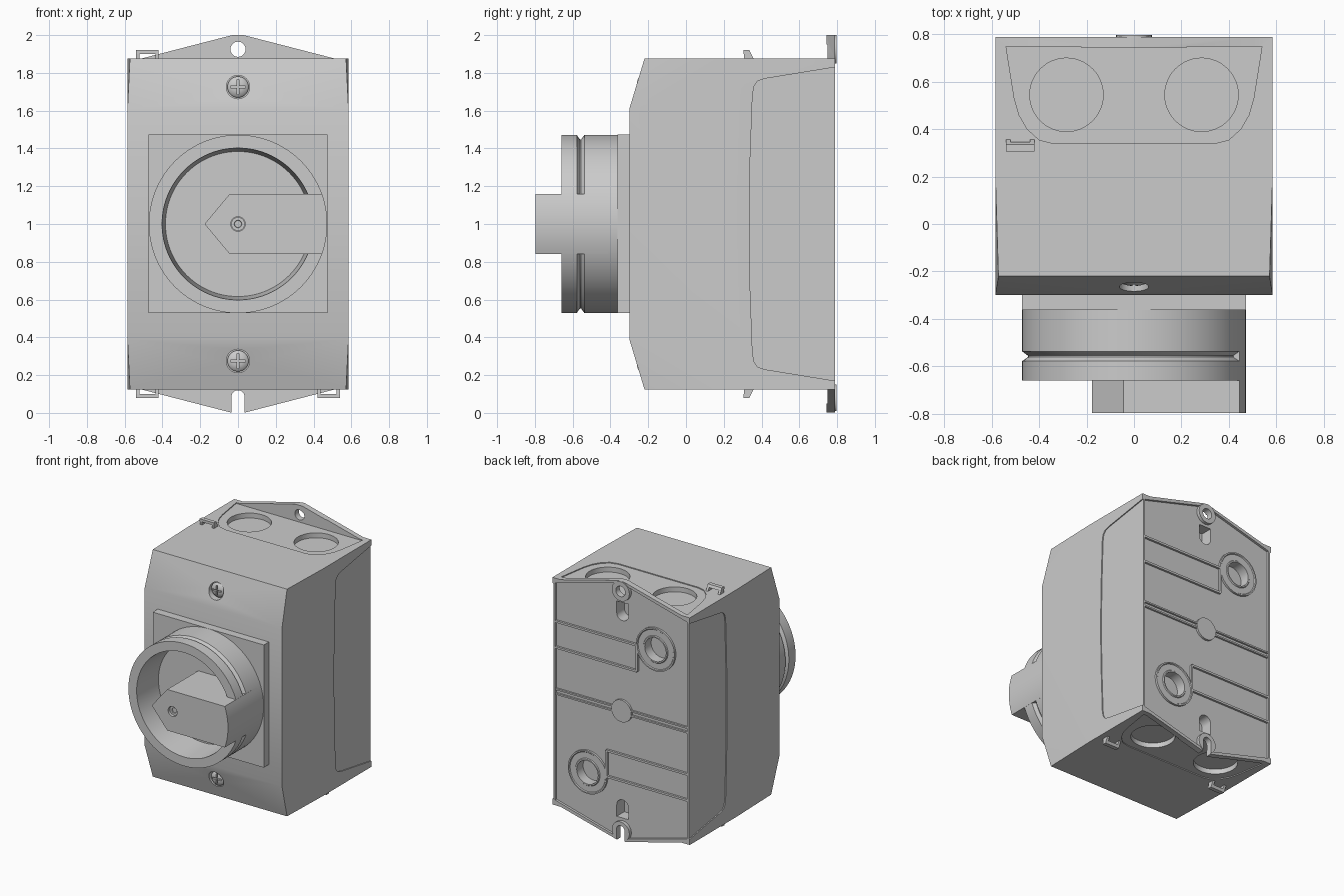
import bpy, bmesh
from math import sin, cos, pi, asin

if "Cube" in bpy.data.objects:
    bpy.data.objects.remove(bpy.data.objects["Cube"])

def finish(name, bm, smooth=False):
    bmesh.ops.remove_doubles(bm, verts=bm.verts, dist=1e-5)
    bmesh.ops.recalc_face_normals(bm, faces=bm.faces)
    me = bpy.data.meshes.new(name)
    bm.to_mesh(me)
    bm.free()
    ob = bpy.data.objects.new(name, me)
    bpy.context.collection.objects.link(ob)
    if smooth:
        shade(ob)
    return ob

def activate(ob):
    bpy.ops.object.select_all(action='DESELECT')
    ob.select_set(True)
    bpy.context.view_layer.objects.active = ob

def shade(ob):
    activate(ob)
    bpy.ops.object.shade_smooth_by_angle(angle=0.5)

def prism(name, pts, axis, a, b):
    """Extrude a 2D outline along an axis from a to b."""
    put = {'x': lambda p, d: (d, p[0], p[1]), 'y': lambda p, d: (p[0], d, p[1]),
           'z': lambda p, d: (p[0], p[1], d)}[axis]
    bm = bmesh.new()
    lo, hi = [[bm.verts.new(put(p, d)) for p in pts] for d in (a, b)]
    bm.faces.new(lo)
    bm.faces.new(hi)
    n = len(pts)
    for i in range(n):
        j = (i + 1) % n
        bm.faces.new((lo[i], lo[j], hi[j], hi[i]))
    return finish(name, bm)

def box(name, x0, x1, y0, y1, z0, z1):
    return prism(name, [(x0, z0), (x1, z0), (x1, z1), (x0, z1)], 'y', y0, y1)

def arc(cx, cy, r, a0=0, a1=2 * pi, n=48, closed=True):
    m = n if closed else n - 1
    return [(cx + r * cos(a0 + (a1 - a0) * i / m), cy + r * sin(a0 + (a1 - a0) * i / m)) for i in range(n)]

def lathe(name, prof, cx, cz, n=96):
    """Revolve (radius, y) points about the y axis."""
    bm = bmesh.new()
    rings = [[bm.verts.new((cx + r * cos(2 * pi * i / n), y, cz + r * sin(2 * pi * i / n)))
              for i in range(n)] for r, y in prof]
    for A, B in zip(rings, rings[1:]):
        for i in range(n):
            j = (i + 1) % n
            bm.faces.new((A[i], A[j], B[j], B[i]))
    return finish(name, bm, True)

def boolean(ob, other, op='DIFFERENCE'):
    other.hide_render = True
    m = ob.modifiers.new('cut', 'BOOLEAN')
    m.operation, m.object, m.solver = op, other, 'EXACT'
    activate(ob)
    bpy.ops.object.modifier_apply(modifier=m.name)
    bpy.data.objects.remove(other)

def flip(z, s):
    return 1 + s * (z - 1)

def loop(half):
    """Close a half outline by mirroring it in z about the middle height."""
    return half + [(y, 2 - z) for y, z in reversed(half)]

# Housing: box with sloped front bands and slightly tapered cheeks
bm = bmesh.new()
W = 0.585
pos = {}
for sx in (-1, 1):
    for sz in (-1, 1):
        for k, (x, y, z) in {'back': (W, .79, 1.875), 'mid': (W, .21, 1.875),
                             'tip': (.572, -.22, 1.875), 'front': (W, -.30, 1.61)}.items():
            pos[k, sx, sz] = bm.verts.new((sx * x, y, flip(z, sz)))
P = lambda *keys: bm.faces.new([pos[k] for k in keys])
for s in (-1, 1):
    P(('back', s, 1), ('mid', s, 1), ('front', s, 1), ('front', s, -1), ('mid', s, -1), ('back', s, -1))
    for t in (-1, 1):
        P(('mid', s, t), ('tip', s, t), ('front', s, t))
    P(('back', -1, s), ('mid', -1, s), ('tip', -1, s), ('tip', 1, s), ('mid', 1, s), ('back', 1, s))
    P(('tip', -1, s), ('front', -1, s), ('front', 1, s), ('tip', 1, s))
for k in ('back', 'front'):
    P((k, -1, -1), (k, 1, -1), (k, 1, 1), (k, -1, 1))
housing = finish('housing', bm)

# Back plate with pointed mounting ends, recessed rear and bosses
def hexagon(d):
    return loop([(-W + d, 1.857 - d), (-.03, 2 - d), (.03, 2 - d), (W - d, 1.857 - d)])
def hex_outline(d):
    top = [(-W + d, 1.857 - d), (-.03, 2 - d), (.03, 2 - d), (W - d, 1.857 - d)]
    return top + [(-x, 2 - z) for x, z in top]
boolean(housing, prism('plate', hex_outline(0), 'y', .745, .79), 'UNION')
boolean(housing, prism('rear_recess', hex_outline(.022), 'y', .772, .85))
for s in (-1, 1):
    boolean(housing, prism('boss', arc(0, flip(1.925, s), .0749), 'y', .746, .797), 'UNION')
boolean(housing, prism('hole', arc(0, 1.925, .04), 'y', .6, .9))
boolean(housing, prism('slot', arc(0, .085, .035, 0, pi, 16, False) + [(-.035, -.1), (.035, -.1)], 'y', .6, .9))
for s in (-1, 1):
    pts = arc(0, 1.74, .05, pi, 2 * pi, 16, False) + [(.05, 1.83), (-.05, 1.83)]
    boolean(housing, prism('pocket', [(x, flip(z, s)) for x, z in pts], 'y', .68, .85))
    boolean(housing, prism('ring_hole', arc(-.29 * s, flip(1.55, s), .09), 'y', .71, .85))

# Recessed side panels, cable entry panels, knockouts and screw wells
side = loop([(.85, 1.84), (.42, 1.77), (.38, 1.757), (.36, 1.73), (.352, 1.68), (.34, 1.35), (.335, 1.1)])
right = [(.54, .75), (.505, .53), (.485, .46), (.45, .40), (.40, .355), (.34, .34)]
entry = right + [(-x, y) for x, y in reversed(right)]
for s in (-1, 1):
    boolean(housing, prism('side_cut', side, 'x', s * .577, s * .65))
    boolean(housing, prism('entry_cut', entry, 'z', flip(1.868, s), flip(1.95, s)))
    for t in (-1, 1):
        boolean(housing, prism('knockout', arc(t * .285, .545, .155), 'z', flip(1.83, s), flip(1.95, s)))
    boolean(housing, prism('well', arc(0, flip(1.725, s), .062), 'y', -.4, -.225))
shade(housing)

# Rear ribs, rings and centre disc
prism('rear_centre_disc', arc(0, 1, .085), 'y', .765, .788)
for s in (-1, 1):
    lathe('rear_ring', [(.09, .74), (.09, .788), (.10, .788), (.105, .782), (.15, .782),
                        (.155, .788), (.165, .788), (.165, .765)], -.29 * s, flip(1.55, s), 48)
    for z in (1.34, 1.54):
        x0, x1 = sorted((.57 * s, -.13 * s))
        box('rear_rib', x0, x1, .765, .788, flip(z, s) - .008, flip(z, s) + .008)
    z0, z1 = sorted((flip(1.34, s), flip(1.54, s)))
    box('rear_rib_end', -.13 * s - .008, -.13 * s + .008, .765, .788, z0, z1)
    for z in (.982, 1.018):
        x0, x1 = sorted((.08 * s, .57 * s))
        box('rear_centre_rib', x0, x1, .765, .786, z - .006, z + .006)

# Small staple-shaped clips: one on top, two below
for x, s in ((-.48, 1), (-.48, -1), (.48, -1)):
    leg = [(.305, 1.92), (.335, 1.92), (.365, 1.86), (.31, 1.86)]
    for t in (-1, 1):
        prism('clip_leg', [(y, flip(z, s)) for y, z in leg], 'x', x + t * .06, x + t * .042)
    bar = [(.305, 1.92), (.335, 1.92), (.345, 1.90), (.305, 1.90)]
    prism('clip_bar', [(y, flip(z, s)) for y, z in bar], 'x', x - .06, x + .06)

# Cover screws with cross slots
for s in (-1, 1):
    z = flip(1.725, s)
    screw = lathe('cover_screw', [(0, -.215), (.056, -.215), (.056, -.243), (.045, -.254), (.025, -.26), (0, -.262)], 0, z, 40)
    boolean(screw, box('cross_a', -.04, .04, -.3, -.244, z - .006, z + .006))
    boolean(screw, box('cross_b', -.006, .006, -.3, -.244, z - .04, z + .04))
    shade(screw)

# Square dial plate and cupped rotary knob
box('dial_plate', -.473, .473, -.362, -.29, .528, 1.473)
lathe('knob_cup', [(0, -.35), (.472, -.35), (.472, -.537), (.462, -.545), (.448, -.555), (.448, -.562),
                   (.462, -.572), (.472, -.578), (.472, -.66), (.402, -.66), (.384, -.42), (0, -.42)], 0, 1)

# Arrow-shaped grip with a centre screw
a = asin(.158 / .472)
grip = prism('knob_grip', arc(0, 1, .4725, -a, a, 16, False) + [(-.045, 1.158), (-.177, 1), (-.045, .842)], 'y', -.797, -.41)
boolean(grip, prism('grip_hole', arc(0, 1, .038, n=32), 'y', -.9, -.77))
shade(grip)
lathe('grip_screw', [(.036, -.765), (.036, -.778), (.02, -.778), (.018, -.768), (0, -.768)], 0, 1, 32)
